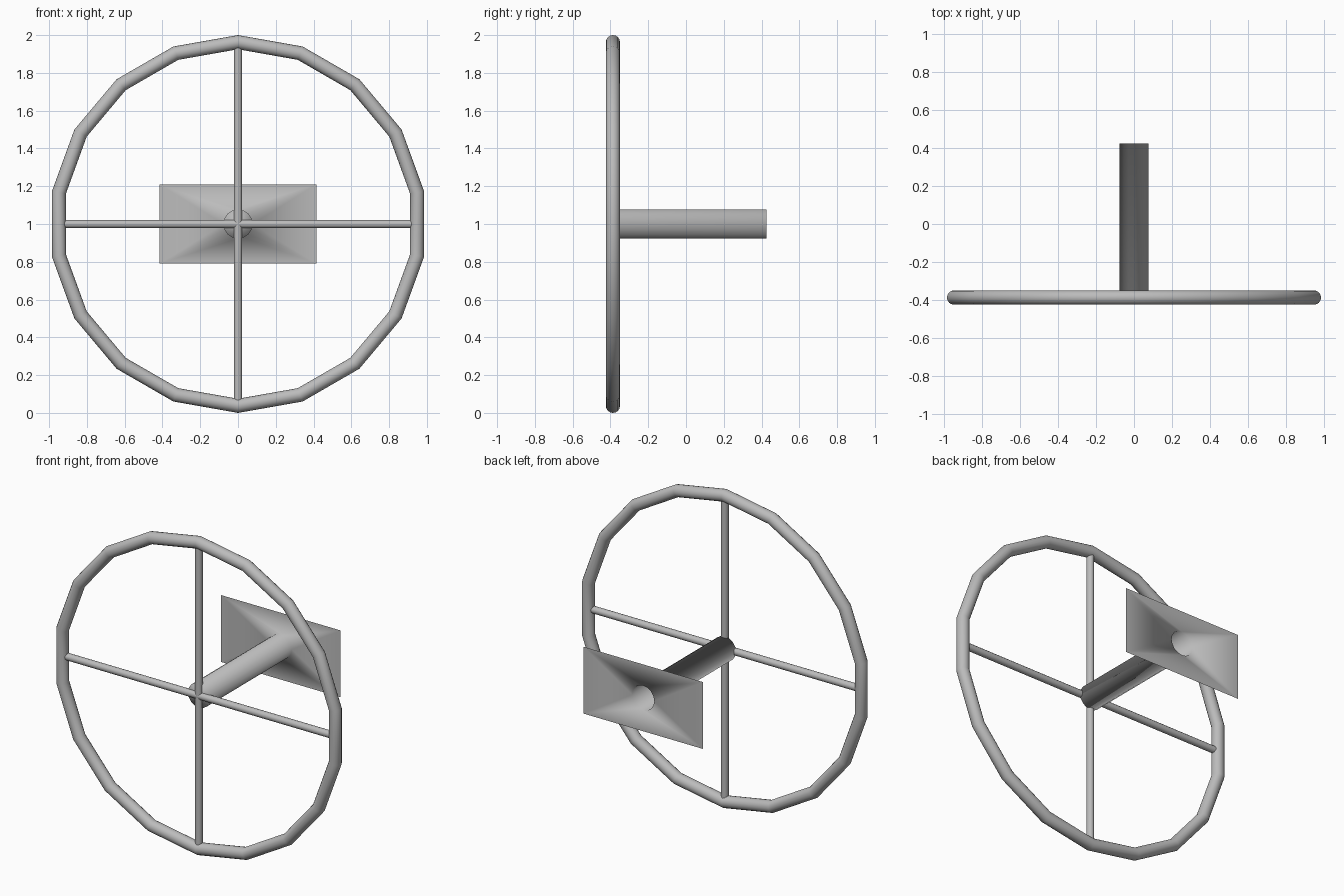
import bpy, bmesh
from math import pi, sin, cos
from mathutils import Matrix

cube = bpy.data.objects.get("Cube")
if cube:
    bpy.data.objects.remove(cube, do_unlink=True)

mat = bpy.data.materials.new("plain grey")
mat.use_nodes = True
GREY = (0.5, 0.5, 0.5, 1)
mat.diffuse_color = GREY
mat.node_tree.nodes["Principled BSDF"].inputs["Base Color"].default_value = GREY

WHEEL_Y, BACK_Y, MID_Z = -0.387, 0.425, 1.0


def finish(name, bm):
    """Turn a bmesh into a smooth-shaded grey object."""
    bmesh.ops.recalc_face_normals(bm, faces=bm.faces)
    for f in bm.faces:
        f.smooth = True
    mesh = bpy.data.meshes.new(name)
    bm.to_mesh(mesh)
    bm.free()
    mesh.materials.append(mat)
    obj = bpy.data.objects.new(name, mesh)
    bpy.context.collection.objects.link(obj)
    return obj


# Wheel rim: coarse ring with a corner at the top and bottom
bpy.ops.mesh.primitive_torus_add(
    major_segments=18, minor_segments=16, major_radius=0.9625, minor_radius=0.0375,
    location=(0, WHEEL_Y, MID_Z), rotation=(pi / 2, 0, 0))
rim = bpy.context.object
rim.name = "wheel_rim"
rim.data.transform(Matrix.Rotation(pi / 2, 4, "Z"))
rim.data.materials.append(mat)
bpy.ops.object.shade_smooth()

# Two crossing bars form the four spokes
for name, axis, length in (("vertical_spokes", "X", 1.92), ("horizontal_spokes", "Y", 1.89)):
    bm = bmesh.new()
    bmesh.ops.create_cone(bm, cap_ends=False, segments=12, radius1=0.022, radius2=0.022,
                          depth=length)
    if axis == "Y":
        bm.transform(Matrix.Rotation(pi / 2, 4, "Y"))
    finish(name, bm).location = (0, WHEEL_Y, MID_Z)

# Hollow column, closed at the wheel and flaring into a thin rectangular plate
SIDES, RADIUS = 16, 0.077
bm = bmesh.new()


def ring(y):
    angles = [2 * pi * i / SIDES for i in range(SIDES)]
    return [bm.verts.new((RADIUS * cos(a), y, MID_Z + RADIUS * sin(a))) for a in angles]


front, back = ring(WHEEL_Y), ring(BACK_Y)
corners = [bm.verts.new((0.415 * sx, BACK_Y, MID_Z + 0.21 * sz))
           for sx, sz in ((1, 1), (-1, 1), (-1, -1), (1, -1))]
bm.faces.new(front)
quarter = SIDES // 4
for i in range(SIDES):
    j = (i + 1) % SIDES
    bm.faces.new((front[i], front[j], back[j], back[i]))
    bm.faces.new((back[i], back[j], corners[i // quarter]))
for k in range(4):
    bm.faces.new((corners[k], back[(k + 1) * quarter % SIDES], corners[(k + 1) % 4]))
finish("column_and_mounting_plate", bm)
